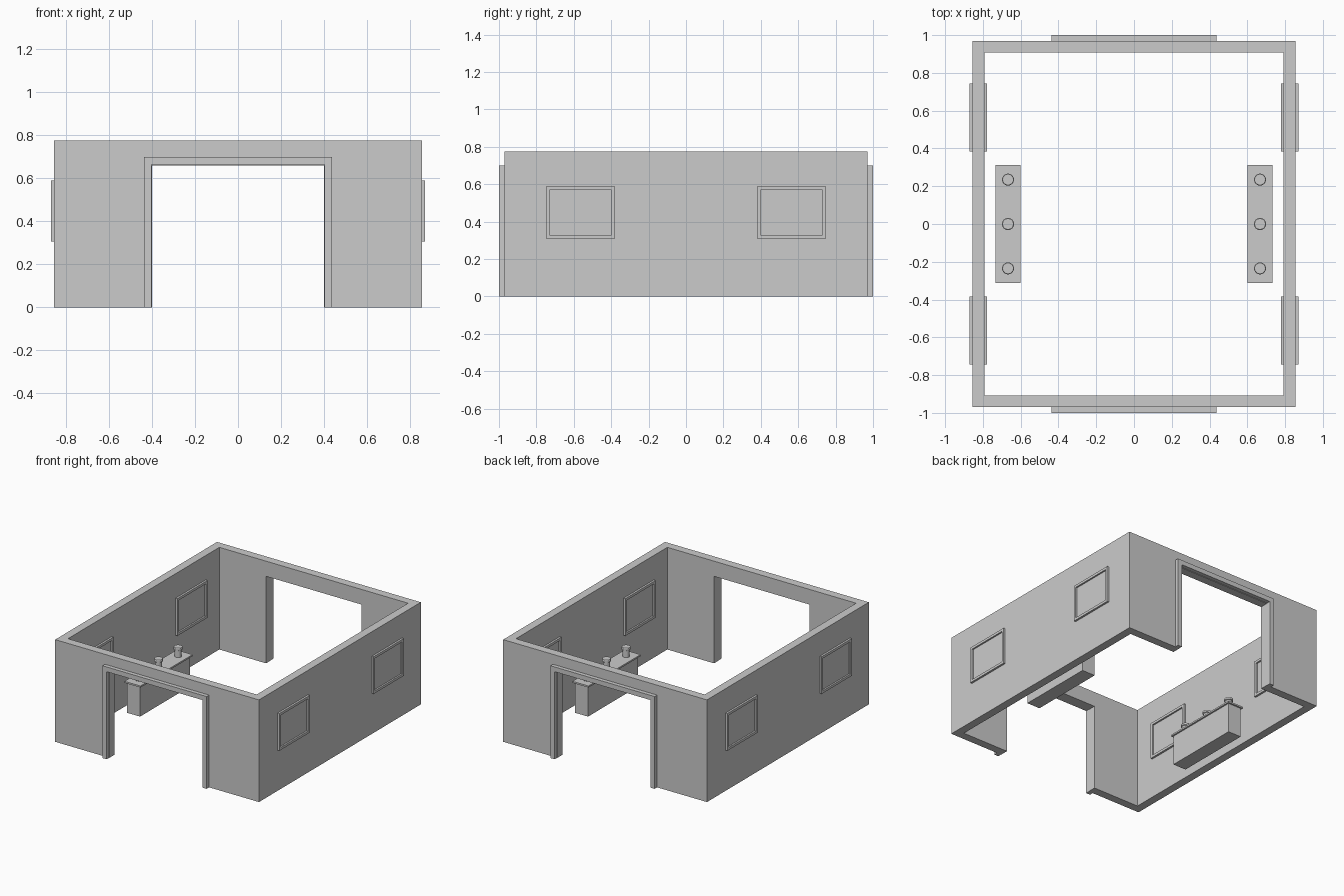
import bpy, bmesh
from mathutils import Vector

cube = bpy.data.objects.get("Cube")
if cube:
    bpy.data.objects.remove(cube, do_unlink=True)

grey = bpy.data.materials.new("plain_grey")
grey.use_nodes = True
colour = (0.6, 0.6, 0.6, 1)
grey.diffuse_color = colour
grey.node_tree.nodes["Principled BSDF"].inputs["Base Color"].default_value = colour


def add_object(name, bm):
    bmesh.ops.recalc_face_normals(bm, faces=bm.faces[:])
    mesh = bpy.data.meshes.new(name)
    bm.to_mesh(mesh)
    bm.free()
    mesh.materials.append(grey)
    obj = bpy.data.objects.new(name, mesh)
    bpy.context.collection.objects.link(obj)
    return obj


def box(name, low, high):
    low, high = Vector(low), Vector(high)
    bm = bmesh.new()
    bmesh.ops.create_cube(bm, size=1)
    bmesh.ops.scale(bm, vec=high - low, verts=bm.verts)
    bmesh.ops.translate(bm, vec=(low + high) / 2, verts=bm.verts)
    return add_object(name, bm)


def cut(target, *cutters):
    # Apply each cut, then drop its cutter
    bpy.context.view_layer.objects.active = target
    for cutter in cutters:
        cutter.hide_render = True
        mod = target.modifiers.new("cut", 'BOOLEAN')
        mod.operation = 'DIFFERENCE'
        mod.solver = 'EXACT'
        mod.object = cutter
        bpy.ops.object.modifier_apply(modifier=mod.name)
        bpy.data.objects.remove(cutter, do_unlink=True)


def extrude(name, points, offset):
    bm = bmesh.new()
    face = bm.faces.new([bm.verts.new(p) for p in points])
    out = bmesh.ops.extrude_face_region(bm, geom=[face])
    verts = [v for v in out["geom"] if isinstance(v, bmesh.types.BMVert)]
    bmesh.ops.translate(bm, vec=offset, verts=verts)
    return add_object(name, bm)


def lathe(name, profile, centre, sides=16):
    bm = bmesh.new()
    verts = [bm.verts.new((r, 0, z)) for r, z in profile]
    edges = [bm.edges.new(pair) for pair in zip(verts, verts[1:])]
    bmesh.ops.spin(bm, geom=verts + edges, cent=(0, 0, 0), axis=(0, 0, 1),
                   angle=6.2831853, steps=sides)
    bmesh.ops.remove_doubles(bm, verts=bm.verts, dist=0.0001)
    bmesh.ops.translate(bm, vec=centre, verts=bm.verts)
    return add_object(name, bm)


# Walls: open ring with a doorway through both ends
WX, WY, WH, T = 0.855, 0.97, 0.775, 0.063
DX, DH = 0.40, 0.66
walls = box("walls", (-WX, -WY, 0), (WX, WY, WH))
cut(walls,
    box("room_cutter", (T - WX, T - WY, -0.1), (WX - T, WY - T, 1)),
    box("door_cutter", (-DX, -2, -0.1), (DX, 2, DH)))

# Door surrounds on the outside of each end wall
OX, OH, IX, IH = 0.437, 0.70, 0.402, 0.664
for side, sy in (("front", -1), ("back", 1)):
    outline = [(-OX, 0), (-OX, OH), (OX, OH), (OX, 0),
               (IX, 0), (IX, IH), (-IX, IH), (-IX, 0)]
    extrude(side + "_door_surround", [(x, sy * WY, z) for x, z in outline],
            (0, sy * 0.03, 0))

# Window frames and shallow panes, on both faces of each side wall
Y0, Y1, Z0, Z1, B = 0.383, 0.745, 0.307, 0.59, 0.019
for side, sx in (("left", 1), ("right", -1)):
    for end, sy in (("front", -1), ("back", 1)):
        for face, x0, direction in (("outer", WX, 1), ("inner", WX - T, -1)):
            label = f"{side}_{end}_{face}"

            def slab(name, depth, inset):
                xs = sorted((sx * x0, sx * (x0 + direction * depth)))
                ys = sorted((sy * (Y0 + inset), sy * (Y1 - inset)))
                return box(name, (xs[0], ys[0], Z0 + inset),
                           (xs[1], ys[1], Z1 - inset))

            frame = slab(label + "_window_frame", 0.015, 0)
            cut(frame, slab("pane_cutter", 0.1, B))
            slab(label + "_window_pane", 0.003, B)

# Counters with three capped stools of turned shape on top
post = [(0, 0), (0.025, 0), (0.025, 0.052), (0.032, 0.056), (0.032, 0.068),
        (0.029, 0.073), (0.022, 0.073), (0, 0.073)]
for side, sx in (("left", 1), ("right", -1)):
    cx = sx * 0.667
    box(side + "_counter", (cx - 0.055, -0.30, 0), (cx + 0.055, 0.30, 0.228))
    box(side + "_counter_top", (cx - 0.067, -0.312, 0.228),
        (cx + 0.067, 0.312, 0.24))
    for i, y in enumerate((-0.235, 0, 0.235)):
        lathe(f"{side}_counter_post_{i + 1}", post, (cx, y, 0.24))
